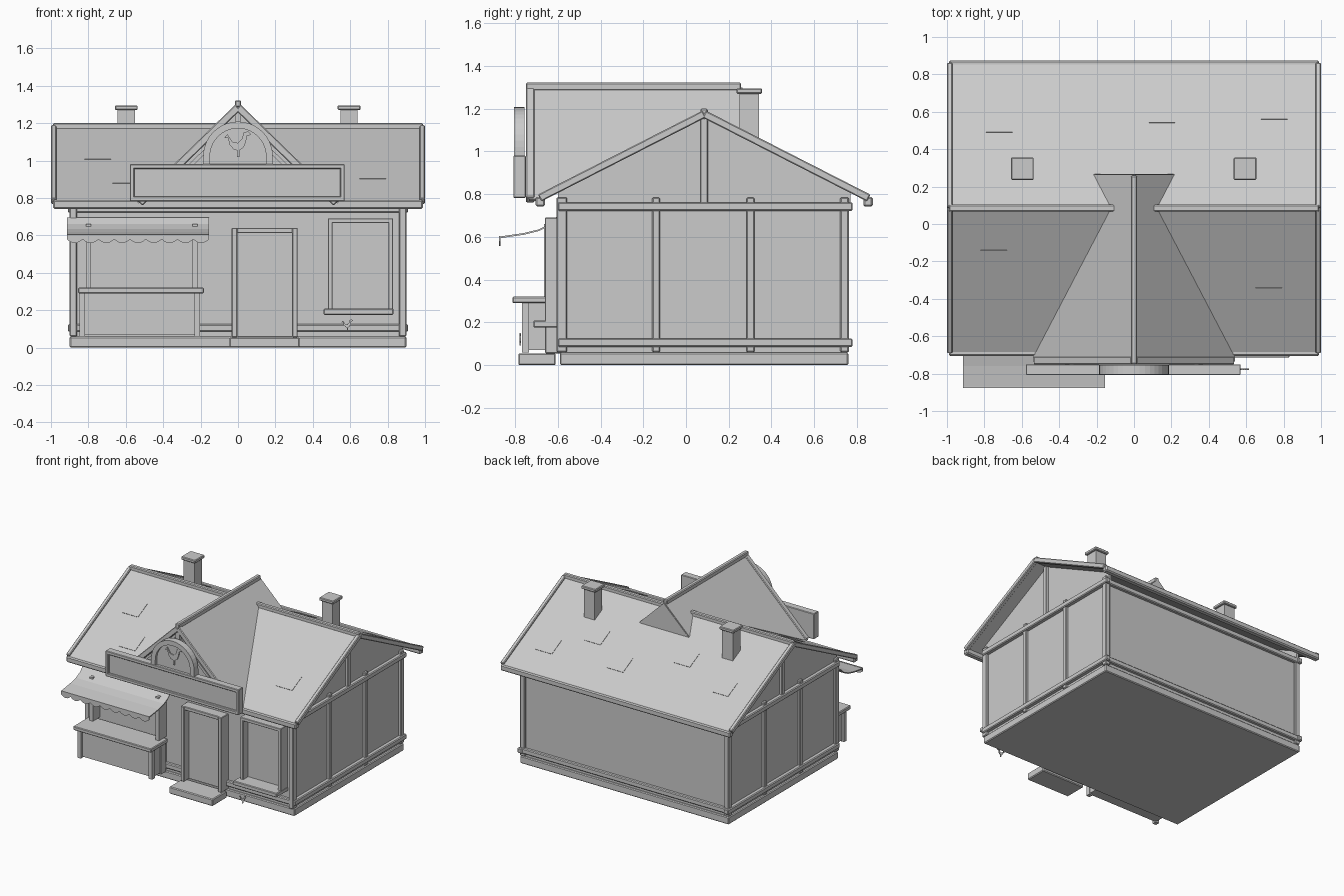
import bpy, bmesh, math
from mathutils import Vector, Matrix

grey = bpy.data.materials.new("plain grey")
grey.diffuse_color = (0.6, 0.6, 0.6, 1)


def finish(name, bm, bevel=0):
    bmesh.ops.recalc_face_normals(bm, faces=bm.faces)
    me = bpy.data.meshes.new(name)
    bm.to_mesh(me)
    bm.free()
    me.materials.append(grey)
    ob = bpy.data.objects.new(name, me)
    bpy.context.collection.objects.link(ob)
    if bevel:
        m = ob.modifiers.new("bevel", 'BEVEL')
        m.width, m.segments = bevel, 1
    return ob


def box(name, x0, x1, y0, y1, z0, z1, bevel=0):
    bm = bmesh.new()
    bmesh.ops.create_cube(bm, size=1)
    for v in bm.verts:
        v.co = ((x0 + x1) / 2 + v.co.x * (x1 - x0),
                (y0 + y1) / 2 + v.co.y * (y1 - y0),
                (z0 + z1) / 2 + v.co.z * (z1 - z0))
    return finish(name, bm, bevel)


def beam(name, p, q, w, h, bevel=0.005):
    """Sloping timber from p to q, w wide sideways and h deep."""
    p, q = Vector(p), Vector(q)
    d = (q - p).normalized()
    side = d.cross(Vector((0, 0, 1))).normalized()
    up = side.cross(d)
    rot = Matrix((d, side, up)).transposed()
    bm = bmesh.new()
    bmesh.ops.create_cube(bm, size=1)
    for v in bm.verts:
        v.co = (p + q) / 2 + rot @ Vector((v.co.x * (q - p).length, v.co.y * w, v.co.z * h))
    return finish(name, bm, bevel)


def prism(name, pts, axis, a, b):
    """Flat outline extruded along x (points are y,z) or y (points are x,z)."""
    bm = bmesh.new()
    place = (lambda t, u, v: (t, u, v)) if axis == 'x' else (lambda t, u, v: (u, t, v))
    lo = [bm.verts.new(place(a, u, v)) for u, v in pts]
    hi = [bm.verts.new(place(b, u, v)) for u, v in pts]
    bm.faces.new(lo)
    bm.faces.new(hi)
    n = len(pts)
    for i in range(n):
        bm.faces.new((lo[i], lo[(i + 1) % n], hi[(i + 1) % n], hi[i]))
    return finish(name, bm)


RY = 0.085                                     # main ridge position


def roof_z(y):
    return 1.18 - 0.51 * abs(y - RY)


def dormer_z(x):
    return 1.295 - 0.975 * abs(x)


# Plinth and walls
box("plinth", -0.9, 0.9, -0.59, 0.76, 0, 0.058, 0.006)
box("walls", -0.88, 0.88, -0.575, 0.745, 0.05, 0.76)

# Timber frame: sills, top plates, posts
for z0, z1, label in ((0.085, 0.125, "sill_beam"), (0.722, 0.762, "top_beam")):
    for s in (-1, 1):
        x0, x1 = sorted((s * 0.87, s * 0.91))
        box("side_" + label, x0, x1, -0.6, 0.78, z0, z1, 0.006)
    box("front_" + label, -0.91, 0.91, -0.6, -0.565, z0, z1, 0.006)
    box("back_" + label, -0.91, 0.91, 0.735, 0.77, z0, z1, 0.006)
for s in (-1, 1):
    x0, x1 = sorted((s * 0.86, s * 0.9))
    for y, w in ((-0.582, 0.05), (-0.14, 0.036), (0.302, 0.036), (0.742, 0.04)):
        box("wall_post", x0, x1, y - w / 2, y + w / 2, 0.06, 0.785, 0.005)
    # Gable end above the side wall
    g0, g1 = sorted((s * 0.86, s * 0.88))
    prism("side_gable", [(-0.6, 0.75), (0.77, 0.75), (0.77, roof_z(0.77) - 0.02),
                         (RY, 1.16), (-0.6, roof_z(-0.6) - 0.02)], 'x', g0, g1)
    box("gable_post", x0, x1, RY - 0.018, RY + 0.018, 0.75, 1.155, 0.004)
    # Sloping edge boards
    for ye in (-0.685, 0.855):
        beam("roof_edge_board", (s * 0.985, RY, 1.175), (s * 0.985, ye, roof_z(ye) - 0.005), 0.03, 0.036)

# Main roof, ridge and eaves
t = 0.022
prism("main_roof", [(-0.685, roof_z(-0.685)), (RY, roof_z(RY)), (0.855, roof_z(0.855)),
                    (0.855, roof_z(0.855) - t), (RY, roof_z(RY) - t),
                    (-0.685, roof_z(-0.685) - t)], 'x', -0.98, 0.98)
for s in (-1, 1):
    x0, x1 = sorted((s * 0.08, s * 0.99))
    box("ridge_beam", x0, x1, RY - 0.018, RY + 0.018, 1.165, 1.2, 0.006)
box("front_eave_beam", -0.99, 0.99, -0.705, -0.66, 0.742, 0.788, 0.008)
box("back_eave_beam", -0.99, 0.99, 0.83, 0.875, 0.742, 0.788, 0.008)

# Cross gable roof, cut where it meets the main roof
for s in (-1, 1):
    bm = bmesh.new()
    meet = [(y, (1.295 - roof_z(y)) / 0.975) for y in (-0.68, RY, 0.265)]
    pts = [(0, 0.265), (0, -0.735), (0.535, -0.735), (0.535, -0.7)] + [(x, y) for y, x in meet]
    bm.faces.new([bm.verts.new((s * x, y, dormer_z(x))) for x, y in pts])
    ob = finish("cross_gable_roof", bm)
    m = ob.modifiers.new("thickness", 'SOLIDIFY')
    m.thickness, m.offset = 0.012, 0
    beam("cross_gable_board", (0, -0.73, 1.285), (s * 0.525, -0.73, dormer_z(0.525) - 0.01), 0.04, 0.04)
    beam("cross_gable_strut", (s * 0.02, -0.725, 1.2), (s * 0.3, -0.725, 0.93), 0.02, 0.02, 0)
prism("cross_gable_back", [(-0.211, 1.089), (0.211, 1.089), (0, 1.292)], 'y', 0.255, 0.268)
prism("cross_gable_front", [(-0.5, 0.79), (0.5, 0.79), (0, 1.28)], 'y', -0.705, -0.69)
box("cross_gable_ridge", -0.017, 0.017, -0.75, 0.258, 1.285, 1.322, 0.006)
box("cross_gable_post", -0.017, 0.017, -0.745, -0.7, 0.95, 1.28)

# Thin raised shingles
for ye, spots in ((1, ((-0.72, 0.55), (-0.3, 0.42), (0.15, 0.6), (0.45, 0.45), (0.75, 0.62))),
                  (-1, ((-0.75, -0.2), (0.72, -0.4), (-0.6, -0.45)))):
    for x, y in spots:
        beam("shingle", (x, y - 0.06, roof_z(y - 0.06)), (x, y + 0.06, roof_z(y + 0.06)), 0.14, 0.006, 0)

# Chimneys
for x in (-0.597, 0.594):
    box("chimney", x - 0.046, x + 0.046, 0.25, 0.342, 1.0, 1.275)
    box("chimney_cap", x - 0.061, x + 0.061, 0.236, 0.356, 1.27, 1.295, 0.005)

# Blank signboard with raised frame
box("signboard", -0.56, 0.555, -0.79, -0.75, 0.8, 0.97)
for z in (0.795, 0.968):
    box("sign_frame_rail", -0.578, 0.57, -0.808, -0.75, z - 0.013, z + 0.013, 0.004)
for x in (-0.566, 0.558):
    box("sign_frame_end", x - 0.012, x + 0.012, -0.808, -0.75, 0.79, 0.975, 0.004)


# Arched crest above the sign
def arch(r):
    steps = [math.pi * i / 20 for i in range(21)]
    return [(r, 0.98)] + [(r * math.cos(a), 1.022 + r * math.sin(a)) for a in steps] + [(-r, 0.98)]


prism("crest_rim", arch(0.186) + arch(0.15)[::-1], 'y', -0.805, -0.755)
prism("crest_plate", arch(0.152), 'y', -0.785, -0.76)


# Simple hen cut-outs
def hen(name, cx, cz, k, y):
    body = [(-1, .45), (-.72, .5), (-.6, 0), (-.3, -.35), (-.05, -.42), (-.08, -.9), (.1, -.9),
            (.1, -.42), (.4, -.2), (.58, .25), (.62, .6), (.95, .72), (.7, .95), (.4, .85),
            (.28, .4), (0, .12), (-.4, .2), (-.75, .75)]
    prism(name, [(cx + u * k, cz + v * k) for u, v in body], 'y', y - 0.004, y + 0.004)


hen("crest_hen", 0, 1.085, 0.075, -0.79)
hen("small_hen", 0.585, 0.12, 0.032, -0.776)

# Awning with scalloped valance
top = [(-0.605, 0.695), (-0.64, 0.66), (-0.69, 0.635), (-0.76, 0.618), (-0.872, 0.602)]
prism("awning", top + [(y, z - 0.008) for y, z in top[::-1]], 'x', -0.915, -0.155)
n, w = 9, 0.76 / 9
scallop = [(-0.155, 0.605), (-0.915, 0.605)]
for i in range(n * 6 + 1):
    scallop.append((-0.915 + w * i / 6, 0.578 - 0.02 * abs(math.sin(math.pi * i / 6))))
prism("awning_valance", scallop, 'y', -0.876, -0.868)

# Market counter and its window frame
box("counter_front", -0.83, -0.21, -0.75, -0.58, 0.07, 0.29)
box("counter_top", -0.855, -0.183, -0.812, -0.6, 0.29, 0.32, 0.005)
for x in (-0.833, -0.217):
    box("counter_leg", x - 0.015, x + 0.015, -0.768, -0.735, 0.06, 0.29)
    box("counter_back_leg", x - 0.015, x + 0.015, -0.66, -0.6, 0.06, 0.29)
for x in (-0.8, -0.23):
    box("stall_post", x - 0.014, x + 0.014, -0.665, -0.57, 0.32, 0.66)
box("stall_lintel", -0.815, -0.215, -0.64, -0.57, 0.63, 0.66)

# Door with frame and step
box("door", -0.01, 0.295, -0.6, -0.57, 0.06, 0.615)
for x in (-0.019, 0.304):
    box("door_jamb", x - 0.015, x + 0.015, -0.66, -0.57, 0.055, 0.64, 0.004)
box("door_lintel", -0.03, 0.315, -0.655, -0.57, 0.612, 0.64, 0.004)
box("door_step", -0.045, 0.33, -0.785, -0.61, 0, 0.055, 0.006)

# Right window
box("window_pane", 0.5, 0.81, -0.6, -0.57, 0.21, 0.67)
for x in (0.493, 0.817):
    box("window_jamb", x - 0.013, x + 0.013, -0.66, -0.57, 0.2, 0.69, 0.003)
box("window_lintel", 0.48, 0.83, -0.66, -0.57, 0.665, 0.69, 0.003)
box("window_sill", 0.457, 0.832, -0.715, -0.57, 0.175, 0.208, 0.005)
